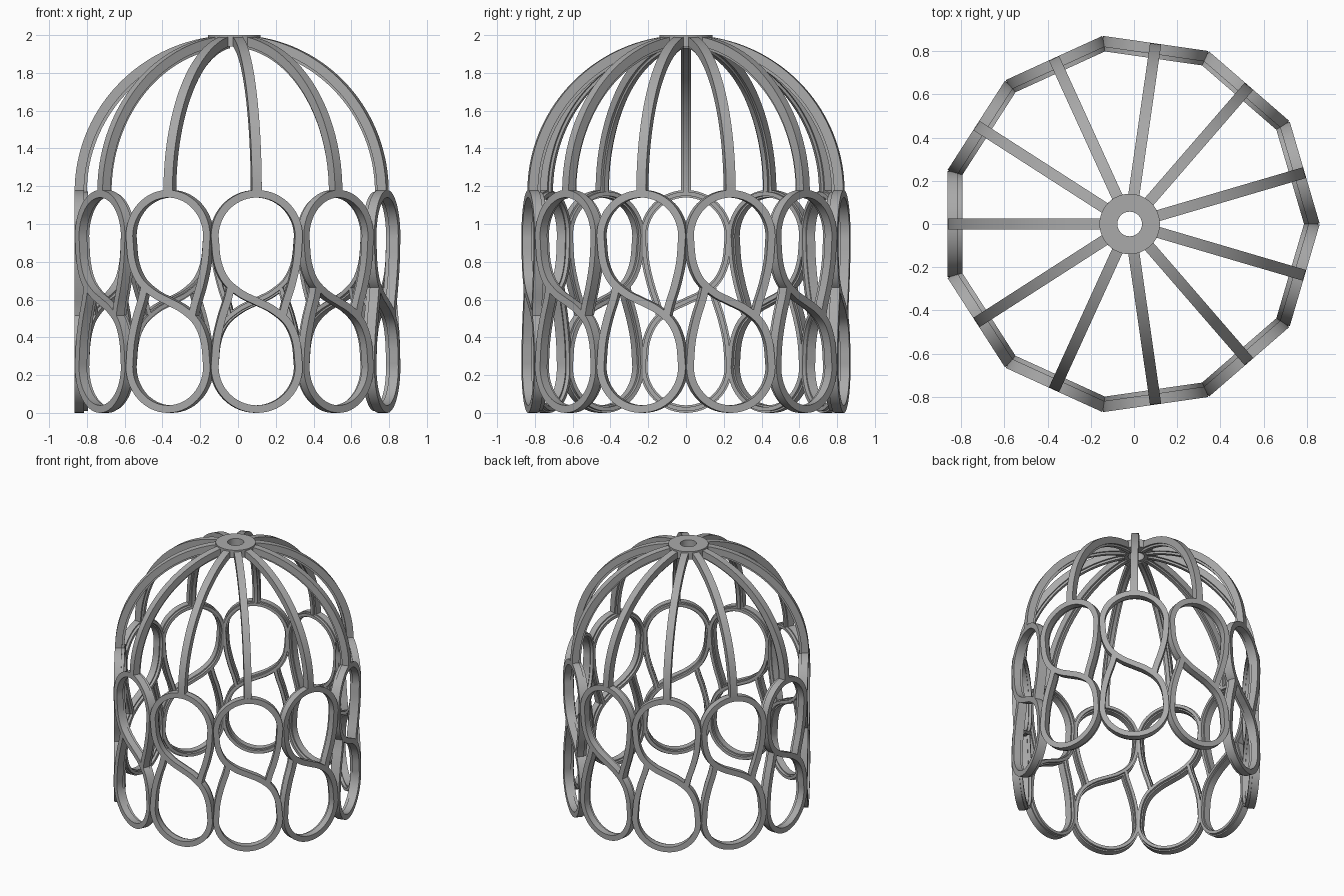
import bpy, bmesh, math
from mathutils import Vector, Matrix

if "Cube" in bpy.data.objects:
    bpy.data.objects.remove(bpy.data.objects["Cube"], do_unlink=True)

SIDES = 11
CENTRE = Vector((-0.02, 0, 0))
APOTHEM = 0.845
MID = 0.59            # half height of a looped panel
LOOP = 0.225          # centreline radius of the loops

grey = bpy.data.materials.new("grey metal")
grey.use_nodes = True
colour = (0.4, 0.4, 0.4, 1)
grey.diffuse_color = colour
grey.node_tree.nodes["Principled BSDF"].inputs["Base Color"].default_value = colour


def spline(points, steps=7):
    """Smooth curve through the points."""
    p = [Vector(q) for q in points]
    p = [2 * p[0] - p[1]] + p + [2 * p[-1] - p[-2]]
    out = []
    for a, b, c, d in zip(p, p[1:], p[2:], p[3:]):
        for i in range(steps):
            t = i / steps
            out.append(0.5 * (2 * b + (c - a) * t + (2 * a - 5 * b + 4 * c - d) * t ** 2
                              + (3 * b - a - 3 * c + d) * t ** 3))
    return out + [p[-2]]


def sweep(bm, path, side, depth, place):
    """Rectangular bar along a flat path; side = offsets in the plane, depth = offsets across it."""
    rings = []
    for i, p in enumerate(path):
        t = (path[min(i + 1, len(path) - 1)] - path[max(i - 1, 0)]).normalized()
        n = Vector((-t.y, t.x))
        corners = [(side[0], depth[0]), (side[1], depth[0]), (side[1], depth[1]), (side[0], depth[1])]
        rings.append([bm.verts.new(place(p + n * s, d)) for s, d in corners])
    for a, b in zip(rings, rings[1:]):
        for k in range(4):
            bm.faces.new((a[k], a[k - 1], b[k - 1], b[k]))
    bm.faces.new(rings[0])
    bm.faces.new(rings[-1])


def finish(bm, name):
    bmesh.ops.recalc_face_normals(bm, faces=bm.faces)
    mesh = bpy.data.meshes.new(name)
    bm.to_mesh(mesh)
    bm.free()
    mesh.materials.append(grey)
    return mesh


def add(mesh, name, angle=0):
    ob = bpy.data.objects.new(name, mesh)
    bpy.context.collection.objects.link(ob)
    ob.matrix_world = Matrix.Translation(CENTRE) @ Matrix.Rotation(angle, 4, "Z")
    return ob


# Panel path: up the right limb, over the top loop, then down the S to the middle
top = 2 * MID - LOOP - 0.02
limb = spline([(0.14, 0.52), (0.155, 0.58), (0.187, 0.68), (0.214, 0.8), (LOOP, top)])
arc = [Vector((LOOP * math.cos(a), top + LOOP * math.sin(a)))
       for a in (math.pi * i / 28 for i in range(1, 28))]
ess = spline([(-LOOP, top), (-0.21, 0.8), (-0.165, 0.7), (-0.085, 0.632), (0, MID)])
half = limb + arc + ess
path = half + [Vector((-p.x, 2 * MID - p.y)) for p in reversed(half[:-1])]

# Looped panel with a narrow ridge on the inside
bm = bmesh.new()
on_panel = lambda p, d: (d, p.x, p.y)
sweep(bm, path, (-0.02, 0.02), (APOTHEM - 0.05, APOTHEM), on_panel)
sweep(bm, path, (-0.011, 0.011), (APOTHEM - 0.07, APOTHEM - 0.045), on_panel)
panel = finish(bm, "looped_panel")

# Domed rib with the same ridge
dome = [Vector((APOTHEM * math.cos(a), 1.17 + 0.83 * math.sin(a)))
        for a in (math.radians(84) * i / 32 for i in range(33))]
bm = bmesh.new()
on_rib = lambda p, d: (p.x, d, p.y)
sweep(bm, dome, (0, 0.05), (-0.026, 0.026), on_rib)
sweep(bm, dome, (0.045, 0.065), (-0.013, 0.013), on_rib)
rib = finish(bm, "dome_rib")

# Hub ring at the crown
bm = bmesh.new()
n = 48
profile = [(0.057, 1.94), (0.14, 1.94), (0.14, 2.0), (0.057, 2.0)]
rings = [[bm.verts.new((r * math.cos(math.tau * i / n), r * math.sin(math.tau * i / n), z))
          for r, z in profile] for i in range(n)]
for i in range(n):
    a, b = rings[i - 1], rings[i]
    for k in range(4):
        bm.faces.new((a[k - 1], a[k], b[k], b[k - 1]))
hub = finish(bm, "crown_hub")

# Repeat around the centre
parts = [add(hub, "crown_hub")]
for i in range(SIDES):
    angle = math.pi + math.tau * i / SIDES
    parts.append(add(panel, f"looped_panel_{i + 1}", angle))
    parts.append(add(rib, f"dome_rib_{i + 1}", angle))

bpy.ops.object.select_all(action="DESELECT")
for ob in parts[:3]:
    ob.select_set(True)
bpy.context.view_layer.objects.active = parts[0]
bpy.ops.object.shade_smooth_by_angle(angle=math.radians(30))
